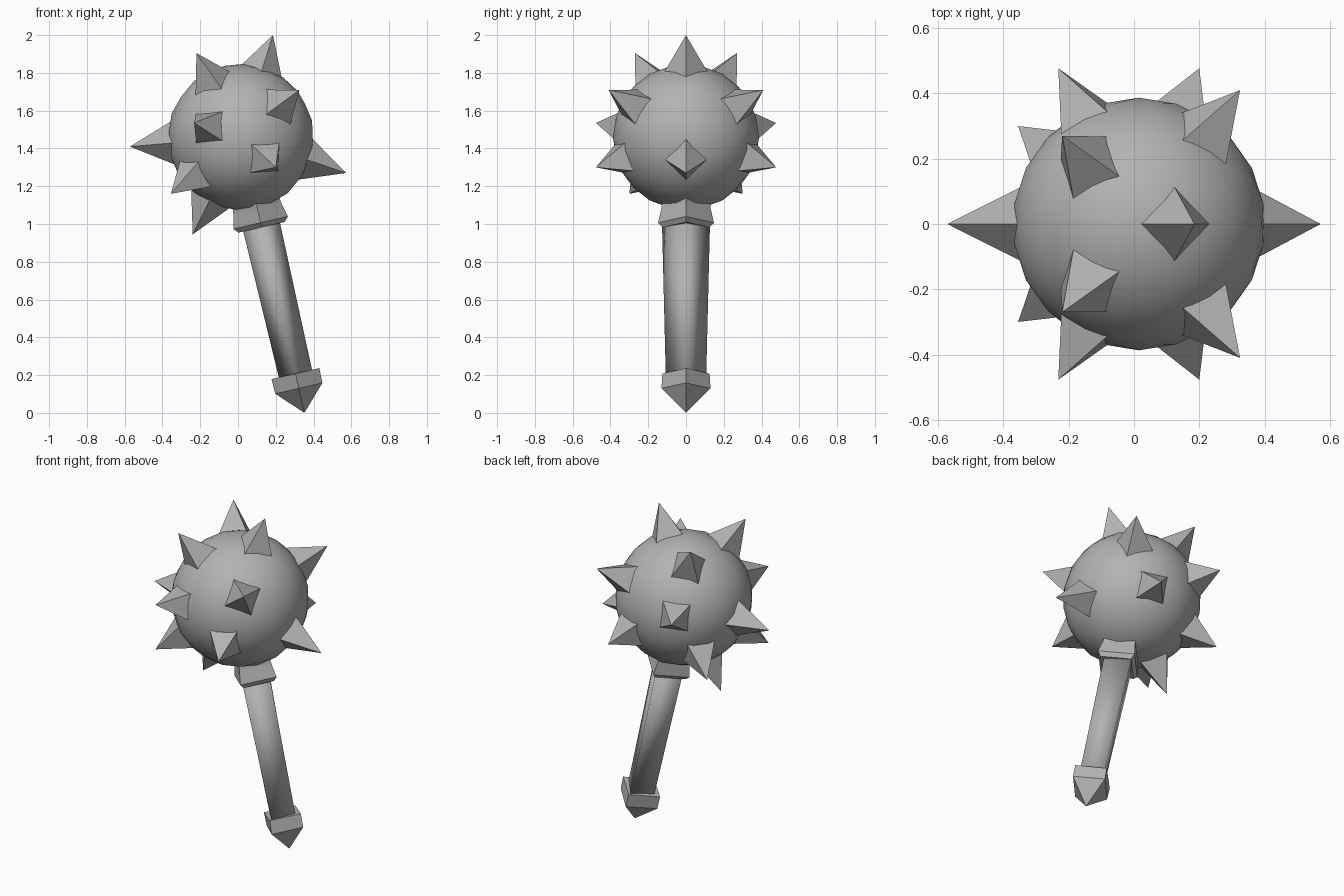
import bpy
import bmesh
import math
from mathutils import Matrix, Vector

old = bpy.data.objects.get("Cube")
if old:
    bpy.data.objects.remove(old, do_unlink=True)

steel = bpy.data.materials.new("grey steel")
steel.use_nodes = True
steel.diffuse_color = (0.45, 0.45, 0.45, 1)
steel.node_tree.nodes["Principled BSDF"].inputs["Base Color"].default_value = (0.45, 0.45, 0.45, 1)

CENTRE = Vector((0.015, 0, 1.46))
TILT = Matrix.Translation(CENTRE) @ Matrix.Rotation(math.radians(-13), 4, "Y")


def finish(bm, name, smooth=False):
    bmesh.ops.recalc_face_normals(bm, faces=bm.faces)
    mesh = bpy.data.meshes.new(name)
    bm.to_mesh(mesh)
    bm.free()
    mesh.materials.append(steel)
    for poly in mesh.polygons:
        poly.use_smooth = smooth
    obj = bpy.data.objects.new(name, mesh)
    bpy.context.collection.objects.link(obj)
    return obj


def diamond_part(name, sections, smooth=False):
    """Loft diamond sections (distance below the ball centre, half x, half y)."""
    bm = bmesh.new()
    rings = []
    for d, hx, hy in sections:
        corners = ((hx, 0), (0, hy), (-hx, 0), (0, -hy))
        rings.append([bm.verts.new(TILT @ Vector((x, y, -d))) for x, y in corners])
    for upper, lower in zip(rings, rings[1:]):
        for i in range(4):
            j = (i + 1) % 4
            bm.faces.new((upper[i], upper[j], lower[j], lower[i]))
    bm.faces.new(rings[0])
    bm.faces.new(rings[-1])
    bmesh.ops.remove_doubles(bm, verts=bm.verts, dist=0.002)
    return finish(bm, name, smooth)


def spike(name, tip, corner_hint, half_diagonal=0.115, base_radius=0.36):
    """Four-sided pyramid pointing straight out of the ball."""
    axis = (Vector(tip) - CENTRE).normalized()
    u = Vector(corner_hint)
    u = (u - axis * u.dot(axis)).normalized()
    v = axis.cross(u)
    base = CENTRE + axis * base_radius
    bm = bmesh.new()
    ring = [bm.verts.new(base + k * half_diagonal) for k in (u, v, -u, -v)]
    apex = bm.verts.new(tip)
    for i in range(4):
        bm.faces.new((ring[i], ring[(i + 1) % 4], apex))
    bm.faces.new(ring)
    return finish(bm, name)


# Round head
bm = bmesh.new()
bmesh.ops.create_icosphere(bm, subdivisions=3, radius=0.387, matrix=TILT)
finish(bm, "ball_head", smooth=True)

# Spikes on the centre plane
for name, x, z in (("top", 0.185, 2.0), ("right", -0.572, 1.41),
                   ("left", 0.572, 1.27), ("lower", -0.24, 0.945)):
    spike(name + "_spike", (x, 0, z), (0, 1, 0))

# Spikes mirrored front to back: tip, then direction of one base corner
pairs = (
    ("upper_right", (-0.22, 0.27, 1.905), (0.055, 0.105, -0.034)),
    ("upper_left", (0.325, 0.41, 1.71), (0.07, -0.08, 0.044)),
    ("middle_right", (-0.232, 0.477, 1.535), (1, 0, 1)),
    ("middle_left", (0.2, 0.477, 1.3), (1, 0, 1)),
    ("lower_right", (-0.355, 0.3, 1.16), (0.018, 0.093, 0.07)),
)
for name, tip, hint in pairs:
    for side, s in (("back", 1), ("front", -1)):
        spike(f"{name}_{side}_spike", (tip[0], s * tip[1], tip[2]),
              (hint[0], s * hint[1], hint[2]))

# Collar, handle and pointed pommel
diamond_part("collar", ((0.33, 0.125, 0.125), (0.385, 0.13, 0.13),
                        (0.465, 0.148, 0.148), (0.49, 0.125, 0.125)))
diamond_part("handle", ((0.47, 0.1, 0.127), (1.3, 0.09, 0.107)), smooth=True)
diamond_part("pommel", ((1.285, 0.13, 0.125), (1.365, 0.128, 0.13),
                        (1.498, 0.0005, 0.0005)))
